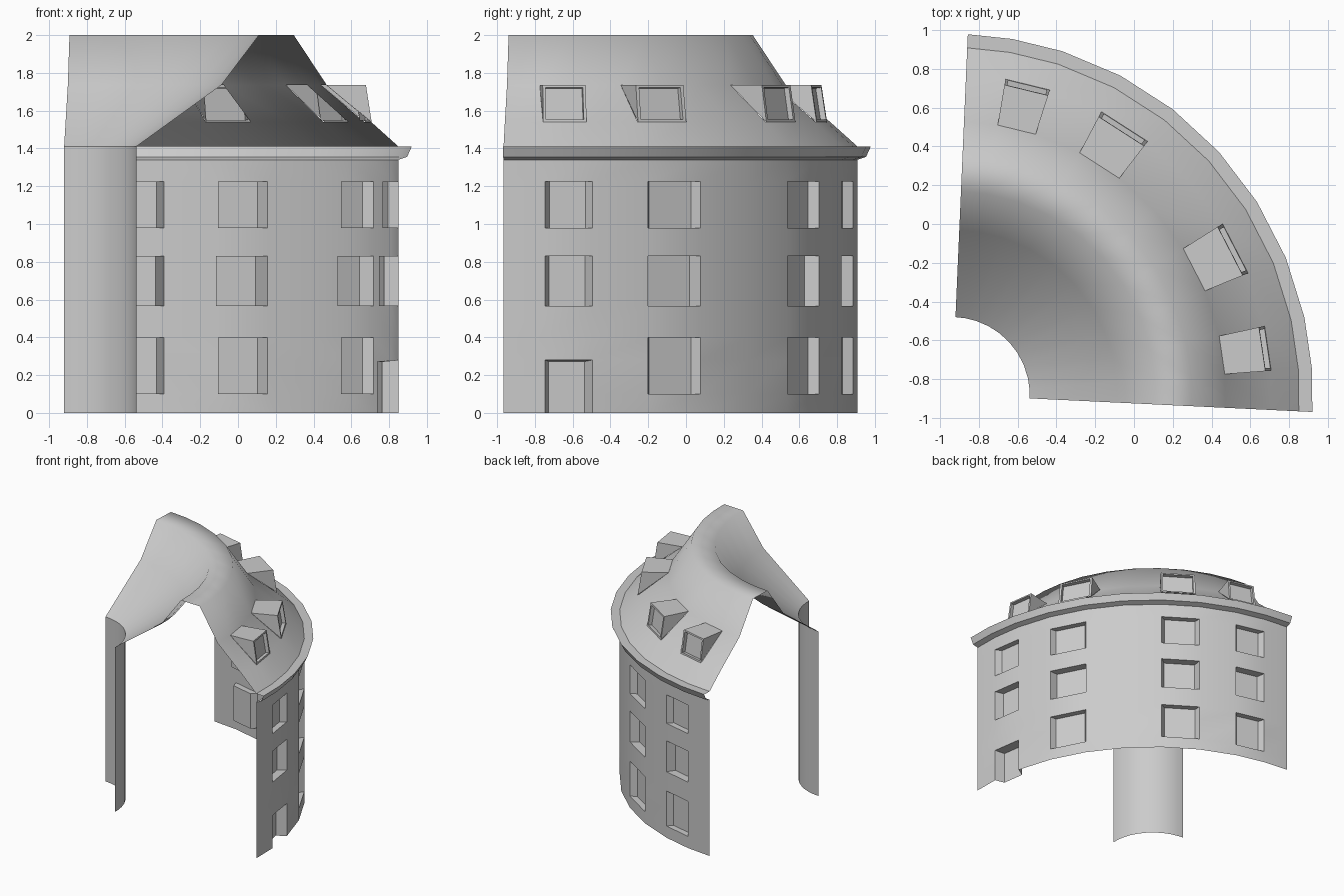
import bpy, bmesh
from math import radians, cos, sin
from mathutils import Vector

if "Cube" in bpy.data.objects:
    bpy.data.objects.remove(bpy.data.objects["Cube"])

CENTRE = Vector((-0.938, -0.88, 0))
ANGLES = [-2.75, 4.3, 12.4, 22.3, 32.3, 42.3, 52.3, 62.2, 72.2, 80.4, 87.5]
BAYS = (1, 3, 6, 8)                      # facets that carry windows and dormers
R_WALL = 1.79
ROOF = [(1.79, 1.41), (1.645, 1.54), (1.41, 1.735), (1.235, 2.0),
        (1.05, 2.0), (0.85, 1.735), (0.40, 1.41)]


def polar(i, r, z):
    a = radians(ANGLES[i])
    return CENTRE + Vector((r * cos(a), r * sin(a), z))


def sweep(profile, skip=()):
    """Quads of a profile swept around the arc; skip holds (facet, row)."""
    return [[polar(i, *profile[k]), polar(i + 1, *profile[k]),
             polar(i + 1, *profile[k + 1]), polar(i, *profile[k + 1])]
            for i in range(len(ANGLES) - 1) for k in range(len(profile) - 1)
            if (i, k) not in skip]


def make(name, faces, angle):
    bm = bmesh.new()
    for f in faces:
        bm.faces.new([bm.verts.new(p) for p in f])
    bmesh.ops.remove_doubles(bm, verts=bm.verts, dist=1e-4)
    me = bpy.data.meshes.new(name)
    bm.to_mesh(me)
    bm.free()
    ob = bpy.data.objects.new(name, me)
    bpy.context.collection.objects.link(ob)
    bpy.ops.object.select_all(action='DESELECT')
    bpy.context.view_layer.objects.active = ob
    ob.select_set(True)
    bpy.ops.object.shade_smooth_by_angle(angle=radians(angle))


def ring(outer, inner, sides=range(4)):
    """Quads joining two four-cornered loops."""
    return [[outer[j], outer[(j + 1) % 4], inner[(j + 1) % 4], inner[j]] for j in sides]


def window(i, z0, z1, depth, inset, door=False):
    """Recess pushed in from a wall facet, narrowing towards the back."""
    o = [polar(i, R_WALL, z0), polar(i + 1, R_WALL, z0),
         polar(i + 1, R_WALL, z1), polar(i, R_WALL, z1)]
    t = (o[1] - o[0]).normalized()
    n = t.cross(Vector((0, 0, 1)))
    b = [p - n * depth + t * inset * s for p, s in zip(o, (1, -1, -1, 1))]
    if door:
        b[2].z -= 0.008
        b[3].z -= 0.008
    return ring(o, b, (1, 2, 3) if door else range(4)) + [b]


# Outer wall with recessed windows and one door
levels = [0, 0.10, 0.28, 0.40, 0.565, 0.83, 0.98, 1.225, 1.34]
rows = [(0.10, 0.40, 0.05), (0.565, 0.83, 0.07), (0.98, 1.225, 0.05)]
openings = [(i, z0, z1, d, 0.03, False) for i in BAYS for z0, z1, d in rows
            if not (i == 1 and z0 == 0.10)]
openings.append((1, 0, 0.28, 0.08, 0.03, True))
skip = {(i, k) for i, z0, z1, *_ in openings for k in range(len(levels) - 1)
        if z0 <= levels[k] and levels[k + 1] <= z1}
wall = sweep([(R_WALL, z) for z in levels], skip)
for o in openings:
    wall += window(*o)
make("outer_wall", wall, 30)

# Inner courtyard wall
make("inner_wall", sweep([(0.40, 1.41), (0.40, 0)]), 30)

# Cornice under the eaves
make("cornice", sweep([(1.79, 1.34), (1.835, 1.355), (1.86, 1.41), (1.79, 1.41)]), 30)

# Roof, open where the dormers join it
make("roof", sweep(ROOF, {(i, 1) for i in BAYS}), 70)

# Dormers: slanted front with recessed pane, flat top, two cheeks
for n, i in enumerate(BAYS, 1):
    front = [polar(i, 1.65, 1.54), polar(i + 1, 1.65, 1.54),
             polar(i + 1, 1.62, 1.735), polar(i, 1.62, 1.735)]
    mid = sum(front, Vector()) / 4
    nrm = (front[1] - front[0]).cross(front[3] - front[0]).normalized()
    frame = [p.lerp(mid, 0.13) for p in front]
    pane = [p - nrm * 0.03 for p in frame]
    back = [polar(i, 1.41, 1.735), polar(i + 1, 1.41, 1.735)]
    make(f"dormer_{n}", ring(front, frame) + ring(frame, pane) + [
        pane, [front[3], front[2], back[1], back[0]],
        [front[0], front[3], back[0]], [front[1], back[1], front[2]]], 25)
